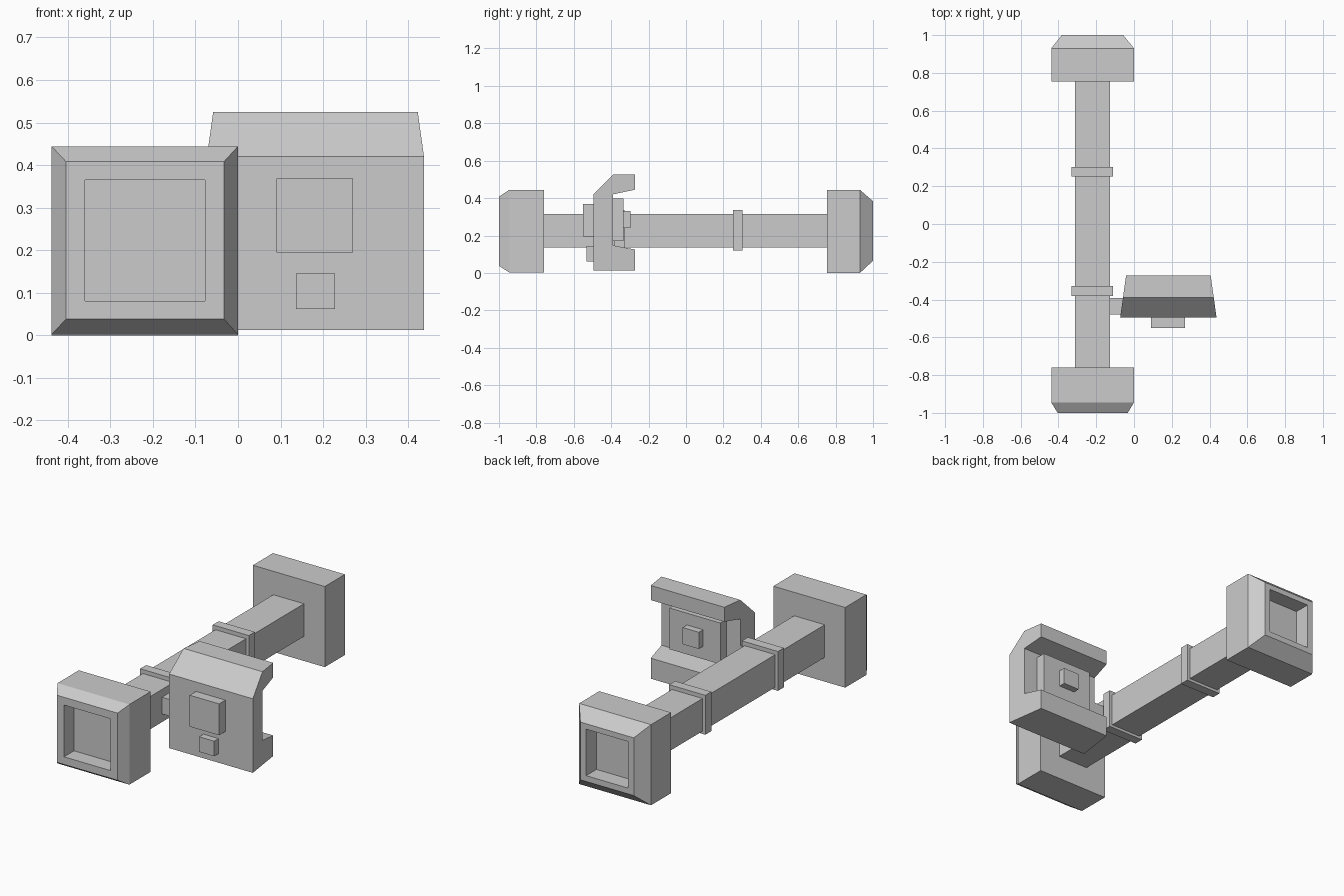
import bpy, bmesh

if "Cube" in bpy.data.objects:
    bpy.data.objects.remove(bpy.data.objects["Cube"])


def finish(name, bm):
    bmesh.ops.recalc_face_normals(bm, faces=bm.faces)
    mesh = bpy.data.meshes.new(name)
    bm.to_mesh(mesh)
    bm.free()
    obj = bpy.data.objects.new(name, mesh)
    bpy.context.collection.objects.link(obj)
    return obj


def box(name, x, y, z):
    bm = bmesh.new()
    bmesh.ops.create_cube(bm, size=1)
    for v in bm.verts:
        v.co = [r[0] if c < 0 else r[1] for c, r in zip(v.co, (x, y, z))]
    return finish(name, bm)


def end_cap(name, sections):
    """Skin square loops (y, x0, x1, z0, z1) and close both ends."""
    bm = bmesh.new()
    loops = [[bm.verts.new((x, y, z)) for x, z in
              ((x0, z0), (x1, z0), (x1, z1), (x0, z1))]
             for y, x0, x1, z0, z1 in sections]
    for a, b in zip(loops, loops[1:]):
        for i in range(4):
            j = (i + 1) % 4
            bm.faces.new((a[i], a[j], b[j], b[i]))
    bm.faces.new(loops[0])
    bm.faces.new(loops[-1])
    return finish(name, bm)


# Chamfered end caps with recessed outer faces
end_cap("front_cap", [
    (-0.76, -0.438, 0.0, 0.002, 0.444),
    (-0.945, -0.438, 0.0, 0.002, 0.444),
    (-1.0, -0.404, -0.033, 0.038, 0.408),
    (-1.0, -0.36, -0.078, 0.08, 0.365),
    (-0.913, -0.36, -0.078, 0.08, 0.365)])
end_cap("back_cap", [
    (0.755, -0.438, 0.0, 0.0, 0.444),
    (0.93, -0.438, 0.0, 0.0, 0.444),
    (1.0, -0.382, -0.057, 0.065, 0.383),
    (1.0, -0.347, -0.092, 0.097, 0.353),
    (0.91, -0.347, -0.092, 0.097, 0.353)])

# Square shaft with two collars
box("shaft", (-0.313, -0.127), (-0.77, 0.765), (0.135, 0.315))
for label, y in (("front", -0.355), ("back", 0.277)):
    box(label + "_collar", (-0.33, -0.11), (y - 0.026, y + 0.026), (0.12, 0.337))

# C-shaped side plate, narrowing toward the back
profile = [(-0.495, 0.012), (-0.495, 0.42), (-0.39, 0.525), (-0.273, 0.525),
           (-0.273, 0.445), (-0.39, 0.42), (-0.39, 0.147), (-0.273, 0.125),
           (-0.273, 0.012)]
bm = bmesh.new()
sides = []
for s in (-1, 1):
    sides.append([bm.verts.new((0.182 + s * (0.255 - 0.14 * (y + 0.495)), y, z))
                  for y, z in profile])
    bm.faces.new(sides[-1])
for i in range(len(profile)):
    j = (i + 1) % len(profile)
    bm.faces.new((sides[0][i], sides[0][j], sides[1][j], sides[1][i]))
finish("side_plate", bm)

# Arm joining the plate to the shaft, and blocks on both plate faces
box("plate_arm", (-0.14, -0.05), (-0.48, -0.392), (0.18, 0.272))
box("front_large_block", (0.091, 0.27), (-0.55, -0.48), (0.195, 0.368))
box("front_small_block", (0.136, 0.228), (-0.533, -0.48), (0.062, 0.145))
box("inner_block", (0.025, 0.335), (-0.4, -0.334), (0.17, 0.397))
box("inner_knob", (0.13, 0.228), (-0.345, -0.297), (0.24, 0.332))
